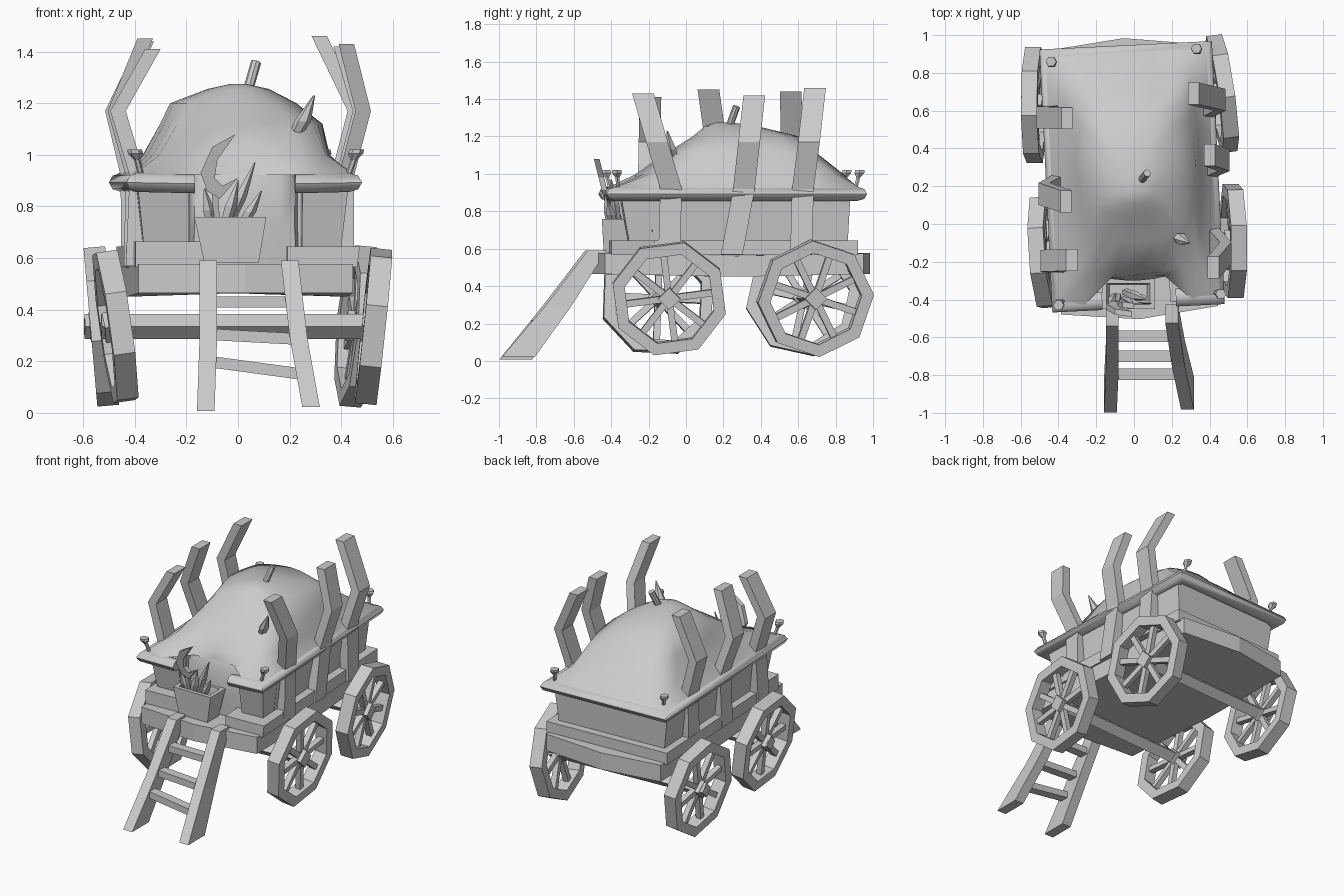
import bpy, bmesh, math
from math import sin, cos, pi, radians
from mathutils import Vector, Matrix

cube = bpy.data.objects.get("Cube")
if cube:
    bpy.data.objects.remove(cube)

grey = bpy.data.materials.new("plain_grey")
grey.use_nodes = True
colour = (0.6, 0.6, 0.6, 1)
grey.diffuse_color = colour
grey.node_tree.nodes["Principled BSDF"].inputs["Base Color"].default_value = colour

# The whole wagon body sits slightly turned on its wheels
centre = Vector((-.01, .25, 0))
TURN = Matrix.Translation(centre) @ Matrix.Rotation(radians(2.8), 4, 'Z') @ Matrix.Translation(-centre)


def finish(name, bm, smooth=None, matrix=None):
    if matrix:
        bm.transform(matrix)
    bmesh.ops.recalc_face_normals(bm, faces=bm.faces[:])
    mesh = bpy.data.meshes.new(name)
    bm.to_mesh(mesh)
    bm.free()
    mesh.materials.append(grey)
    ob = bpy.data.objects.new(name, mesh)
    bpy.context.collection.objects.link(ob)
    if smooth:
        bpy.ops.object.select_all(action='DESELECT')
        ob.select_set(True)
        bpy.context.view_layer.objects.active = ob
        bpy.ops.object.shade_smooth_by_angle(angle=radians(smooth))
    return ob


def loft(bm, rings, closed=False):
    """Skin a list of equal point rings; cap the ends unless closed."""
    rows = [[bm.verts.new(p) for p in ring] for ring in rings]
    n = len(rows[0])
    for i in range(len(rows) - (0 if closed else 1)):
        a, b = rows[i], rows[(i + 1) % len(rows)]
        for j in range(n):
            k = (j + 1) % n
            bm.faces.new((a[j], a[k], b[k], b[j]))
    if not closed:
        bm.faces.new(rows[0])
        bm.faces.new(rows[-1])


def section(c, a, b, sides=4):
    """Ring of points around c spanned by half-axes a and b."""
    c, a, b = Vector(c), Vector(a), Vector(b)
    if sides == 4:
        return [c + a + b, c - a + b, c - a - b, c + a - b]
    return [c + a * cos(t) + b * sin(t) for t in (2 * pi * i / sides for i in range(sides))]


def bar(bm, p, q, w, h, up=(0, 0, 1), sides=4):
    p, q = Vector(p), Vector(q)
    t = (q - p).normalized()
    a = t.cross(Vector(up)).normalized()
    b = a.cross(t)
    loft(bm, [section(p, a * w, b * h, sides), section(q, a * w, b * h, sides)])


def frustum(name, low, high):
    """Box between two rectangles, each (x0, x1, y0, y1, z)."""
    bm = bmesh.new()
    loft(bm, [[(x0, y0, z), (x1, y0, z), (x1, y1, z), (x0, y1, z)]
              for x0, x1, y0, y1, z in (low, high)])
    return finish(name, bm, None, TURN)


def dome_ring(cx, cy, hx, hy, z, roundness, per_side=6):
    """Ring blended between a rectangle and an ellipse."""
    pts = []
    for side in range(4):
        for i in range(per_side):
            square = Matrix.Rotation(side * pi / 2, 2) @ Vector((1, 2 * i / per_side - 1))
            p = square.lerp(square.normalized(), roundness)
            pts.append((cx + hx * p.x, cy + hy * p.y, z))
    return pts


# Wagon bed with bowed ends, sagging in the middle
bm = bmesh.new()
outline = [(-.43, -.46), (-.01, -.505), (.42, -.455), (.43, .25), (.42, .93), (-.02, .985), (-.43, .94), (-.44, .25)]
loft(bm, [[(x * .98, y, low + .02 * abs(y - .25)) for x, y in outline] for low in (.45, .562)])
finish("wagon_bed", bm, None, TURN)

# Lower frame and flared body, open at the front middle
frustum("lower_frame", (-.44, .43, -.2, .9, .565), (-.44, .43, -.2, .9, .645))
frustum("frame_block_right", (-.43, -.16, -.40, -.19, .565), (-.43, -.16, -.40, -.19, .665))
frustum("frame_block_left", (.16, .43, -.42, -.19, .565), (.16, .44, -.42, -.19, .645))
frustum("body", (-.385, .37, -.2, .845, .6), (-.42, .40, -.2, .86, .89))
frustum("front_panel_right", (-.39, -.22, -.31, -.19, .62), (-.42, -.22, -.36, -.19, .89))
frustum("front_panel_left", (.22, .37, -.32, -.19, .62), (.22, .40, -.37, -.19, .89))

# Rounded rim around the body, with a gap at the front
bm = bmesh.new()
rim = [(-.20, -.40, 0, 1), (-.42, -.40, 1, 1), (-.42, .90, 1, -1),
       (.40, .90, -1, -1), (.40, -.40, -1, 1), (.19, -.40, 0, 1)]
loft(bm, [section((x, y, .888 + .005 * (abs(x) > .3)), (.047 * dx, .047 * dy, 0), (0, 0, .037), 8)
          for x, y, dx, dy in rim])
finish("rim", bm, 50, TURN)

# Cloth mound reaching out to the rim, drawn back above the front gap
bm = bmesh.new()
hem = [(x, -.28 if abs(x) < .2 and y < -.3 else y, z)
       for x, y, z in dome_ring(-.01, .25, .43, .665, .922, 0)]
loft(bm, [hem] + [dome_ring(*r) for r in (
    (-.005, .285, .36, .555, 1.0, .35), (.015, .297, .315, .39, 1.12, .55),
    (-.015, .32, .245, .285, 1.2, .75), (0, .24, .12, .14, 1.255, 1), (0, .2, .03, .04, 1.275, 1))])
finish("cloth_mound", bm, 60, TURN)

# Cloth hanging through the front gap
bm = bmesh.new()
loft(bm, [dome_ring(*r) for r in (
    (0, -.1, .22, .19, .57, .3), (0, -.1, .22, .2, .72, .4), (0, -.1, .22, .2, .88, .4),
    (0, -.05, .2, .2, 1.0, .6), (0, .02, .15, .15, 1.09, 1), (0, .1, .08, .1, 1.16, 1))])
finish("front_cloth", bm, 60, TURN)

# Bent side planks: base y, top y, base x, knee x, top x, top z
for name, yb, yt, xb, xk, xt, zt in (
        ("left_front", -.08, -.23, .42, .485, .42, 1.43), ("left_middle", .31, .365, .41, .475, .40, 1.42),
        ("left_rear", .625, .69, .39, .455, .315, 1.46), ("right_front", -.2, -.19, -.39, -.465, -.33, 1.41),
        ("right_middle", .2, .12, -.405, -.475, -.36, 1.45), ("right_rear", .57, .56, -.425, -.485, -.355, 1.44)):
    bm = bmesh.new()
    ym = yb + (yt - yb) * .5
    foot = yb - (.065 if name == "left_middle" else .01)
    path = [(math.copysign(.42, xb) * .5 + xb * .5, foot, .57), (xb, yb, .92), (xk, ym, 1.17), (xt, yt, zt)]
    loft(bm, [section(p, (.03, 0, 0), (0, .058, 0)) for p in path])
    finish(name + "_plank", bm)

# Corner pegs with flared heads
for name, x, y, lx, ly in (("left_front", .42, -.36, .04, -.01), ("right_front", -.37, -.40, -.03, -.03),
                           ("left_rear", .35, .9, -.02, .03), ("right_rear", -.41, .83, -.03, .03)):
    bm = bmesh.new()
    loft(bm, [section((x + lx * t, y + ly * t, z), (r, 0, 0), (0, r, 0), 6)
              for t, z, r in ((0, .9, .012), (.7, .98, .012), (.9, 1.005, .03), (1, 1.02, .028))])
    finish(name + "_peg", bm)

# Wheels: x, y, tilt, yaw, phase
for name, x, y, tilt, yaw, phase in (
        ("left_front", .525, -.09, 6, 1, 30), ("left_rear", .465, .69, 5, 8, 4),
        ("right_front", -.475, -.15, -8, 4, 20), ("right_rear", -.53, .63, -5, 0, 10)):
    bm = bmesh.new()
    spokes = [radians(phase + 45 * i) for i in range(8)]
    rings = []
    for t in spokes:
        d = Vector((0, cos(t), sin(t)))
        rings.append(section(d * .28, (.042, 0, 0), d * .033))
        mid = t + radians(22.5)
        m = Vector((0, cos(mid), sin(mid)))
        bar(bm, m * .02, m * .25, .018, .018, (1, 0, 0))
    loft(bm, rings, True)
    bar(bm, (-.045, 0, 0), (.045, 0, 0), .042, .042, (0, 1, 1))
    place = (Matrix.Translation((x, y, .335)) @ Matrix.Rotation(radians(yaw), 4, 'Z')
             @ Matrix.Rotation(radians(tilt), 4, 'Y'))
    finish(name + "_wheel", bm, None, place)

# Axles, set on edge
for name, x0, y0, x1, y1 in (("front_axle", -.53, -.15, .54, -.09), ("rear_axle", -.595, .63, .5, .69)):
    bm = bmesh.new()
    bar(bm, (x0, y0, .335), (x1, y1, .335), .034, .034, (0, 1, 1))
    finish(name, bm)

# Leaning ladder
for name, xt, xm, xb, shift in (("right", -.115, -.115, -.125, 0), ("left", .2, .235, .283, .015)):
    bm = bmesh.new()
    loft(bm, [section((x, y + shift, z), (.034, 0, 0), (0, d, 0)) for x, y, z, d in
              ((xt, -.49, .59, .05), (xm, -.70, .29, .07), (xb, -.91, .008 + shift, .088))])
    finish(name + "_ladder_rail", bm)
bm = bmesh.new()
for y, z, drop in ((-.595, .43, .0), (-.70, .295, .01), (-.795, .175, .025)):
    bar(bm, (-.12, y, z + drop), (.25, y, z - drop), .03, .022)
finish("ladder_rungs", bm)

# Planter: tapered open box
bm = bmesh.new()
rects = [(-.13, .08, -.44, -.32, .58), (-.17, .11, -.45, -.29, .76),
         (-.145, .085, -.425, -.315, .76), (-.13, .07, -.42, -.32, .71)]
loft(bm, [[(a, c, z), (b, c, z), (b, d, z), (a, d, z)] for a, b, c, d, z in rects])
finish("planter", bm)

# Pointed sprouts, widest half way up
for i, (base, tip) in enumerate((((-.1, -.38, .7), (-.13, -.43, .87)), ((-.05, -.36, .7), (.065, -.40, .97)),
                                 ((0, -.38, .7), (.09, -.42, .86)), ((-.06, -.4, .7), (-.0, -.43, .9)))):
    bm = bmesh.new()
    base, tip = Vector(base), Vector(tip)
    knee = base.lerp(tip, .5)
    loft(bm, [section(p, (r, 0, 0), (0, r, 0), 5)
              for p, r in ((base, .018), (knee, .026), (tip, .003))])
    finish("sprout_%d" % i, bm)

# Crescent ornament on a stem, leaning forwards
bm = bmesh.new()
crescent = [(-.01, 1.08), (-.1, 1.03), (-.145, .93), (-.12, .86), (-.07, .83), (0, .91),
            (-.06, .88), (-.09, .91), (-.08, .98)]
loft(bm, [[(x, d - .42 - .25 * (z - .85), z) for x, z in crescent] for d in (-.015, .015)])
bar(bm, (-.08, -.38, .7), (-.09, -.42, .87), .012, .012, (0, 1, 0))
finish("crescent", bm)

# Stove pipe and pointed stake poking through the cloth
bm = bmesh.new()
bar(bm, (.03, .22, 1.22), (.07, .27, 1.36), .02, .02, (0, 1, 0), 8)
finish("pipe", bm, 40)
bm = bmesh.new()
loft(bm, [section(p, (r, 0, 0), (0, r, 0), 6) for p, r in
          (((.21, -.06, 1.05), .02), ((.25, -.08, 1.13), .033), ((.295, -.1, 1.23), .004))])
finish("stake", bm)
